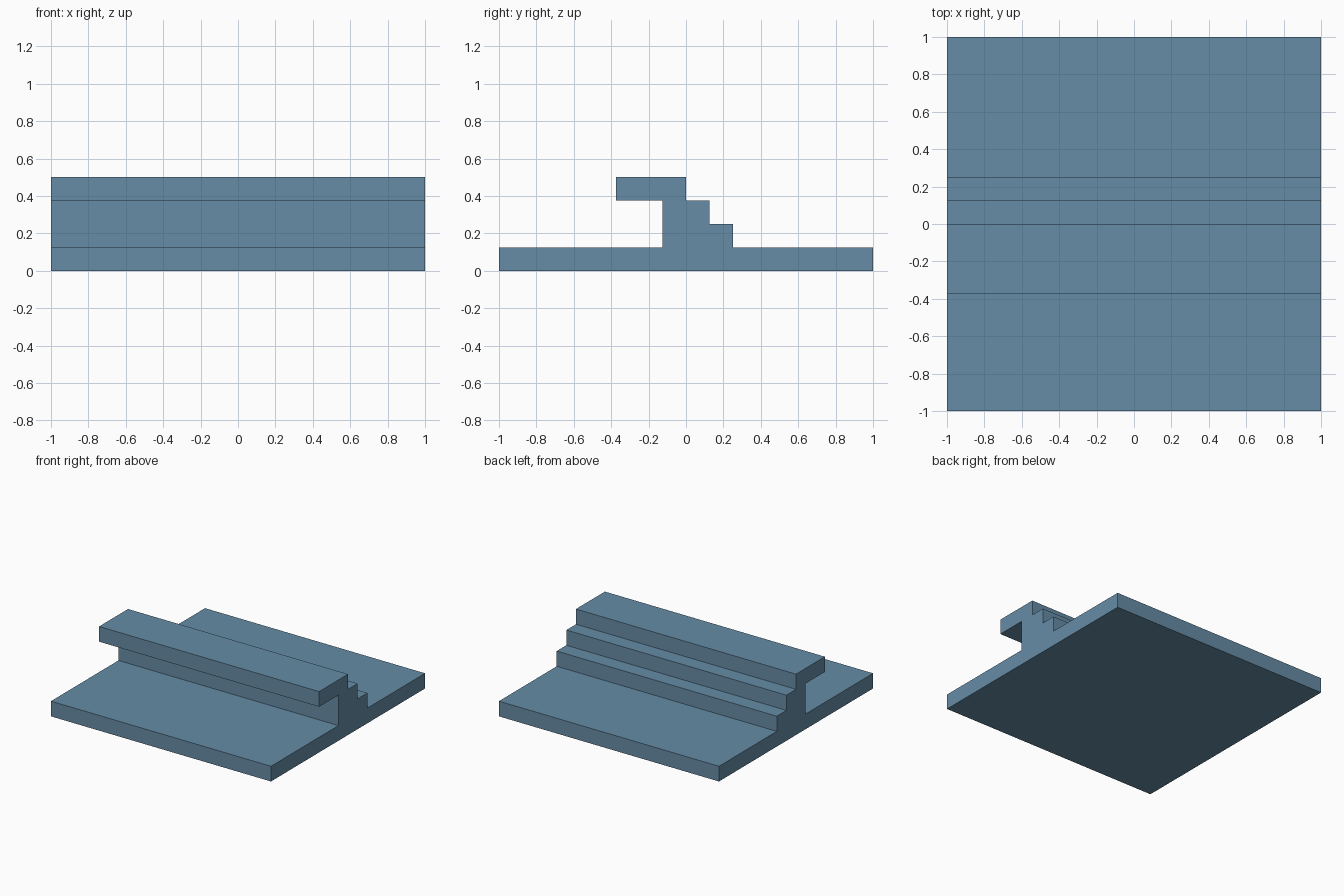
import bpy
import bmesh

if "Cube" in bpy.data.objects:
    bpy.data.objects.remove(bpy.data.objects["Cube"])

HALF_WIDTH = 1.0

# Side profile (y, z): base plate, overhanging lip at the front, steps at the back
PROFILE = [
    (-1, 0), (1, 0), (1, 0.125),
    (0.25, 0.125), (0.25, 0.25),        # lower step
    (0.125, 0.25), (0.125, 0.375),      # upper step
    (0, 0.375), (0, 0.5),               # back of the lip
    (-0.375, 0.5), (-0.375, 0.375),     # overhang
    (-0.125, 0.375), (-0.125, 0.125),   # front wall
    (-1, 0.125),
]

blue = bpy.data.materials.new("slate_blue")
blue.diffuse_color = (0.133, 0.263, 0.381, 1)
blue.use_nodes = True
blue.node_tree.nodes["Principled BSDF"].inputs["Base Color"].default_value = blue.diffuse_color

# Extrude the profile along x
bm = bmesh.new()
end = bm.faces.new([bm.verts.new((-HALF_WIDTH, y, z)) for y, z in PROFILE])
result = bmesh.ops.extrude_face_region(bm, geom=[end], use_keep_orig=True)
moved = [g for g in result["geom"] if isinstance(g, bmesh.types.BMVert)]
bmesh.ops.translate(bm, verts=moved, vec=(2 * HALF_WIDTH, 0, 0))
bmesh.ops.recalc_face_normals(bm, faces=bm.faces)

mesh = bpy.data.meshes.new("stepped_ledge")
bm.to_mesh(mesh)
bm.free()
mesh.materials.append(blue)
ledge = bpy.data.objects.new("stepped_ledge", mesh)
bpy.context.collection.objects.link(ledge)
